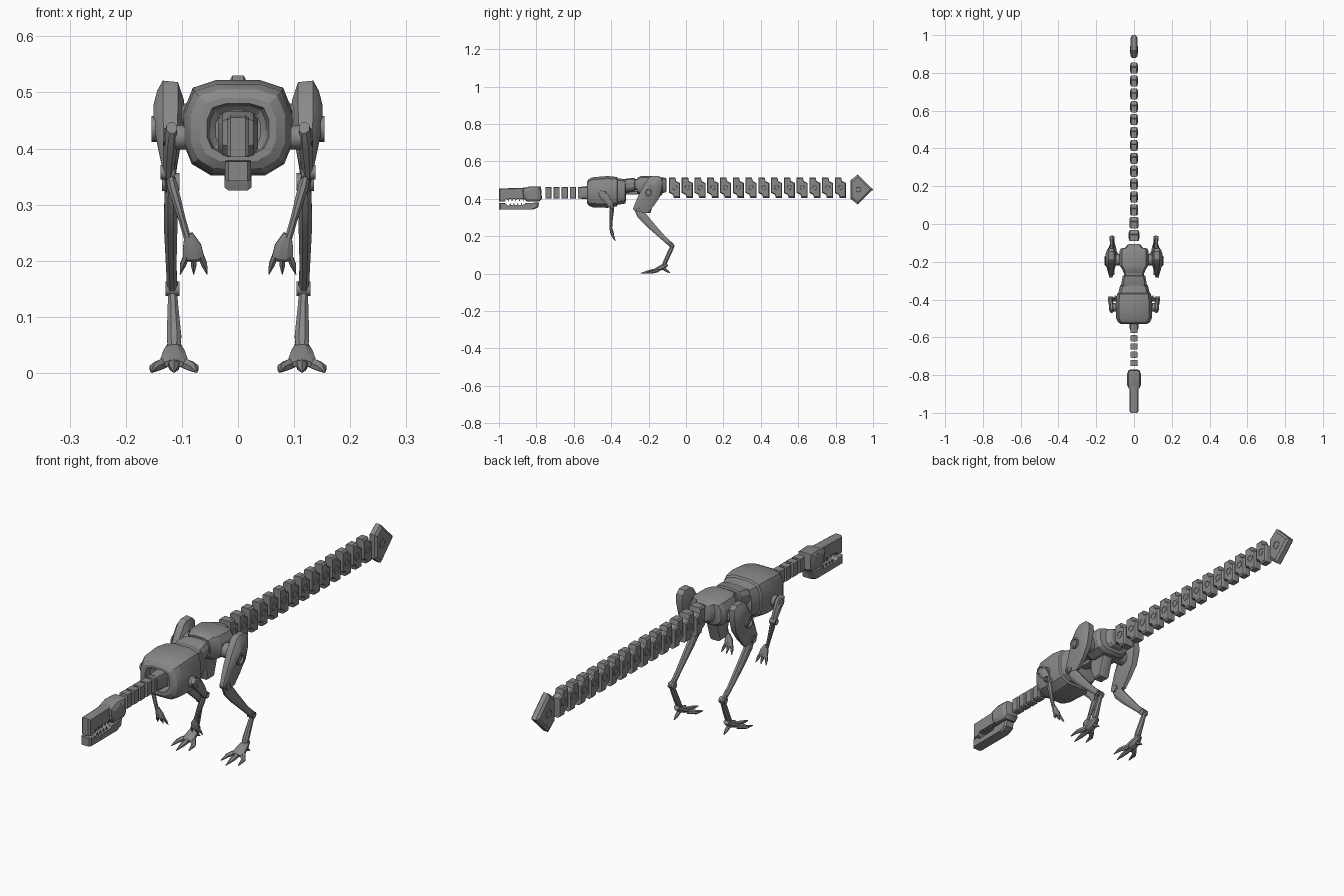
import bpy, bmesh, math
from mathutils import Vector

metal = bpy.data.materials.new("grey metal")
metal.diffuse_color = (0.25, 0.25, 0.25, 1)


def loft(name, rings, smooth=25):
    """Skin a list of equal-length closed rings and cap both ends."""
    bm = bmesh.new()
    rows = [[bm.verts.new(p) for p in r] for r in rings]
    n = len(rows[0])
    for a, b in zip(rows, rows[1:]):
        for i in range(n):
            bm.faces.new((a[i], a[(i + 1) % n], b[(i + 1) % n], b[i]))
    bm.faces.new(rows[0])
    bm.faces.new(rows[-1])
    bmesh.ops.recalc_face_normals(bm, faces=bm.faces)
    me = bpy.data.meshes.new(name)
    bm.to_mesh(me)
    bm.free()
    ob = bpy.data.objects.new(name, me)
    bpy.context.collection.objects.link(ob)
    me.materials.append(metal)
    bpy.ops.object.select_all(action='DESELECT')
    ob.select_set(True)
    bpy.context.view_layer.objects.active = ob
    bpy.ops.object.shade_smooth_by_angle(angle=math.radians(smooth))
    return ob


def slab(name, pts, layers, thin=lambda z: 1, xc=0):
    """Side outline (y, z) stacked along x; each layer is (x offset, scale)."""
    cy = sum(p[0] for p in pts) / len(pts)
    cz = sum(p[1] for p in pts) / len(pts)
    return loft(name, [[(xc + x * thin(z), cy + (y - cy) * s, cz + (z - cz) * s)
                        for y, z in pts] for x, s in layers])


def plate(w, edge=0.006, s=0.86):
    return [(-w, s), (-w + edge, 1), (w - edge, 1), (w, s)]


def limb(name, pts, n=8):
    """Tapered limb along points (x, y, z, half width, half depth)."""
    rings = []
    for i, p in enumerate(pts):
        a, b = pts[max(i - 1, 0)], pts[min(i + 1, len(pts) - 1)]
        d = (Vector(b[:3]) - Vector(a[:3])).normalized()
        side = (Vector((1, 0, 0)) - d * d.x).normalized()
        up = d.cross(side)
        rings.append([Vector(p[:3]) + side * p[3] * math.cos(t) + up * p[4] * math.sin(t)
                      for t in [(k + 0.5) * math.tau / n for k in range(n)]])
    return loft(name, rings)


def hub(name, x0, x1, y, z, r, n=16):
    """Disc whose axis runs along x, with a stepped recess at the x1 end."""
    prof = [(x0, r), (x1, r), (x1, r * 0.7), (x1 - (x1 - x0) * 0.3, r * 0.6)]
    return loft(name, [[(x, y + q * math.cos(k * math.tau / n), z + q * math.sin(k * math.tau / n))
                        for k in range(n)] for x, q in prof])


def body(name, stations):
    """Chamfered cross-sections, each station is (y, half width, bottom, top)."""
    half = [(0.4, 1), (0.83, 0.92), (1, 0.68), (1, 0.33), (0.85, 0.12), (0.5, 0)]
    sec = half + [(-x, z) for x, z in reversed(half)]
    return loft(name, [[(x * w, y, lo + z * (hi - lo)) for x, z in sec]
                       for y, w, lo, hi in stations])


# Head: snout, cranium, jaw, teeth, eyes
slab("snout", [(-1, .455), (-.85, .46), (-.85, .40), (-.96, .40), (-.97, .385), (-1, .385)],
     plate(.02, .007, .9))
slab("cranium", [(-.875, .452), (-.835, .467), (-.775, .465), (-.77, .40), (-.785, .385),
                 (-.85, .385), (-.87, .405)],
     [(-.036, .6), (-.028, .92), (-.018, 1), (.018, 1), (.028, .92), (.036, .6)])
slab("lower_jaw", [(-1, .377), (-.972, .377), (-.96, .365), (-.87, .368), (-.855, .378), (-.785, .38),
                   (-.79, .355), (-.82, .342), (-1, .342)], plate(.023, .006, .92))
for s in (-1, 1):
    for i in range(5):
        y = -.95 + i * .02
        limb("upper_tooth", [(s * .013, y, .402, .005, .007), (s * .013, y, .386, .001, .001)], 4)
        limb("lower_tooth", [(s * .013, y + .01, .363, .005, .007),
                             (s * .013, y + .01, .379, .001, .001)], 4)
    hub("eye", s * .024, s * .035, -.815, .442, .013)

# Neck vertebrae
for i in range(5):
    y = -.752 + i * .0435
    slab("neck_segment", [(y, .402), (y + .033, .402), (y + .033, .464), (y, .464)],
         plate(.018, .005, .9))

# Torso: chest with sunken collar, overlapping waist plates, pelvis
body("chest", [(-.495, .04, .40, .465), (-.505, .05, .393, .475), (-.53, .055, .39, .48),
               (-.53, .068, .378, .49), (-.52, .084, .364, .505), (-.50, .094, .355, .515),
               (-.42, .097, .352, .522), (-.37, .09, .36, .517), (-.365, .083, .368, .51),
               (-.325, .073, .375, .505), (-.32, .06, .40, .495)])
body("neck_root", [(-.56, .022, .40, .466), (-.48, .027, .395, .47)])
body("waist", [(-.34, .062, .435, .50), (-.32, .068, .432, .508), (-.275, .06, .44, .512),
               (-.272, .053, .445, .505), (-.235, .053, .44, .51)])
body("belly_rod", [(-.34, .018, .422, .442), (-.2, .018, .422, .442)])
body("pelvis", [(-.26, .055, .43, .512), (-.24, .062, .42, .522), (-.22, .076, .41, .522),
                (-.145, .078, .41, .52), (-.13, .07, .42, .515), (-.125, .045, .43, .515),
                (-.11, .036, .435, .512), (-.105, .026, .44, .508)])
slab("pelvis_keel", [(-.245, .44), (-.15, .44), (-.17, .39), (-.19, .325), (-.23, .325), (-.25, .38)],
     plate(.024, .007, .9))

# Tail: interlocking notched segments with side rings, then the pointed tip
for i in range(14):
    y = -.091 + i * .0682
    w = .026 - .003 * i if i < 3 else .018
    prof = [(0, .515), (.034, .515), (.038, .495), (.059, .485), (.059, .405), (.026, .405),
            (.021, .422), (0, .432)]
    slab("tail_segment", [(y + a, z) for a, z in prof], plate(w, .006, .88))
    for s in (-1, 1):
        hub("tail_ring", s * .008, s * (w + .002), y + .03, .46, .017, 12)
slab("tail_tip", [(.88, .50), (.918, .53), (1, .45), (.918, .37), (.88, .40)], plate(.018, .008, .82))
for s in (-1, 1):
    hub("tail_tip_ring", s * .01, s * .02, .922, .45, .02)

thigh_side = [(-.225, .475), (-.20, .512), (-.185, .521), (-.145, .521), (-.128, .505), (-.125, .475),
              (-.14, .41), (-.17, .365), (-.205, .325), (-.262, .322), (-.285, .345), (-.26, .405)]
taper = lambda z: min(1, .5 + max(0, z - .33) * 4.5)

for s in (-1, 1):
    # Hind leg
    slab("thigh", thigh_side, [(-s * .026, .6), (-s * .015, .97), (s * .012, 1), (s * .022, .8),
                               (s * .029, .5)], taper, s * .122)
    hub("hip_joint", s * .06, s * .10, -.19, .45, .03)
    hub("hip_disc", s * .13, s * .154, -.20, .435, .023)
    hub("knee_disc", s * .104, s * .135, -.255, .34, .016)
    limb("shin", [(s * .12, -.265, .345, .010, .014), (s * .12, -.24, .315, .012, .026),
                  (s * .12, -.195, .265, .013, .022), (s * .119, -.12, .19, .010, .014),
                  (s * .117, -.075, .15, .010, .014)])
    hub("ankle_disc", s * .104, s * .129, -.077, .15, .013)
    limb("metatarsal", [(s * .117, -.068, .155, .008, .010), (s * .116, -.085, .12, .010, .013),
                        (s * .114, -.11, .065, .014, .012), (s * .114, -.12, .045, .012, .010)])
    limb("foot", [(s * .114, -.10, .05, .012, .010), (s * .114, -.125, .036, .020, .016),
                  (s * .114, -.155, .022, .026, .012), (s * .114, -.172, .016, .018, .008)])
    for dx in (-1, 0, 1):
        bx, tx, ly = s * .114 + dx * .016, s * .114 + dx * .036, .025 * abs(dx)
        limb("toe", [(bx, -.15, .018, .009, .010), ((bx + tx) / 2, -.18 + ly / 2, .014, .011, .010),
                     (tx, -.205 + ly, .009, .009, .008), (tx + dx * .004, -.242 + ly, .002, .002, .002)], 6)
    limb("rear_toe", [(s * .114, -.125, .03, .008, .008), (s * .114, -.10, .014, .007, .007),
                      (s * .114, -.085, .004, .002, .002)], 6)

    # Arm
    hub("shoulder_joint", s * .07, s * .112, -.44, .42, .022)
    hub("shoulder_disc", s * .11, s * .132, -.44, .42, .016)
    limb("upper_arm", [(s * .118, -.462, .437, .010, .014), (s * .12, -.44, .418, .014, .025),
                       (s * .123, -.41, .38, .012, .019), (s * .124, -.393, .35, .009, .013)])
    hub("elbow_disc", s * .112, s * .138, -.397, .358, .013)
    limb("forearm", [(s * .124, -.395, .365, .008, .010), (s * .116, -.398, .33, .010, .013),
                     (s * .10, -.402, .275, .007, .009), (s * .09, -.402, .24, .007, .008)])
    limb("hand", [(s * .088, -.402, .248, .008, .007), (s * .082, -.398, .225, .018, .010),
                  (s * .079, -.392, .205, .020, .009), (s * .079, -.39, .20, .014, .006)])
    for dx in (-1, 0, 1):
        bx = s * .079 + dx * .013
        limb("finger", [(bx, -.393, .208, .006, .007), (bx + dx * .006, -.387, .193, .006, .006),
                        (bx + dx * .011, -.378, .176, .001, .001)], 6)
